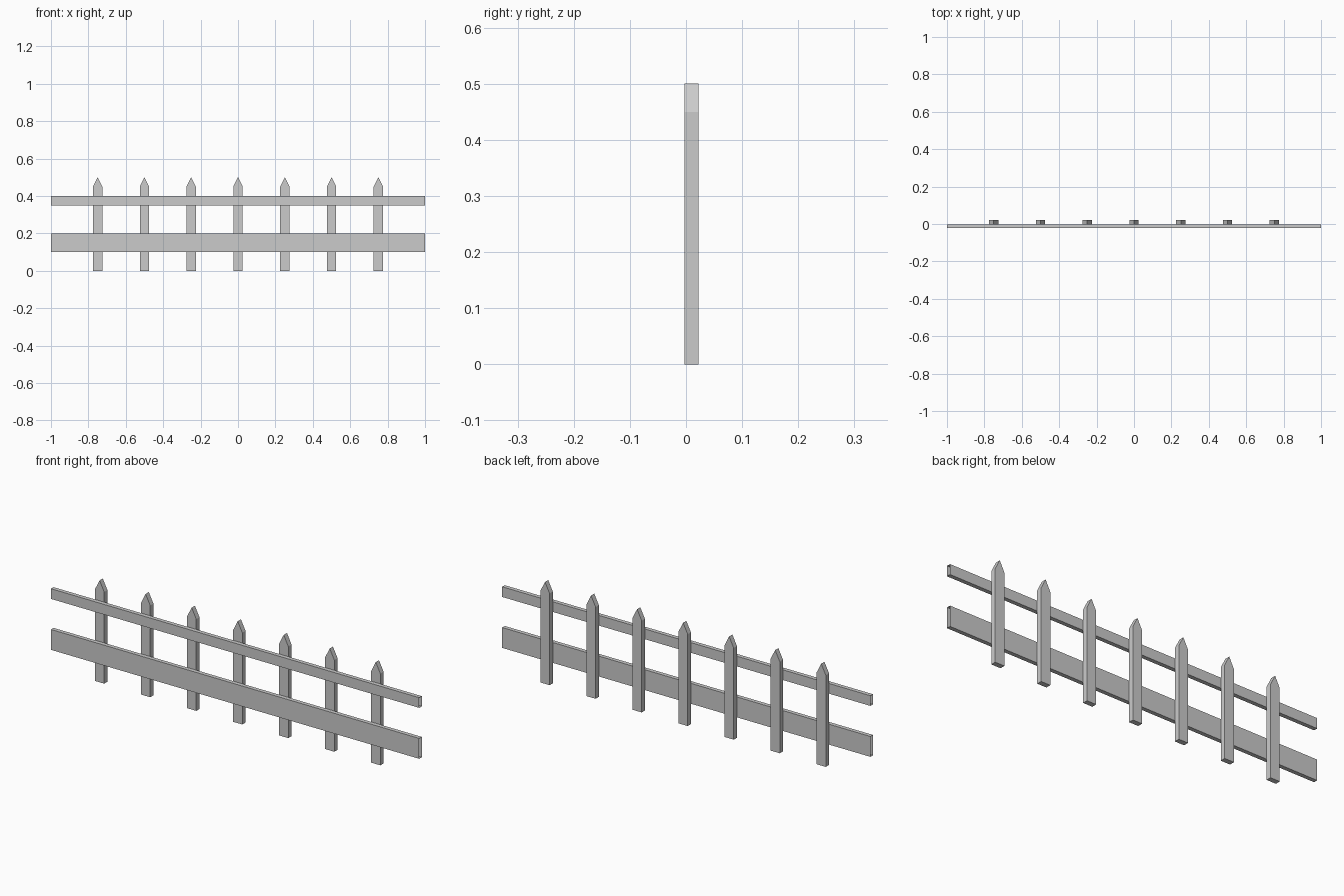
import bpy

if "Cube" in bpy.data.objects:
    bpy.data.objects.remove(bpy.data.objects["Cube"])

RAIL_Y = (-0.0225, -0.0025)
PICKET_Y = (-0.0025, 0.0225)


def make_object(name, verts, faces):
    mesh = bpy.data.meshes.new(name)
    mesh.from_pydata(verts, [], faces)
    obj = bpy.data.objects.new(name, mesh)
    bpy.context.collection.objects.link(obj)
    return obj


def extrude(name, near, far, caps=True):
    """Join two matching outlines with side walls, optionally capping both ends."""
    n = len(near)
    faces = [(i, (i + 1) % n, n + (i + 1) % n, n + i) for i in range(n)]
    if caps:
        faces += [tuple(reversed(range(n))), tuple(range(n, 2 * n))]
    return make_object(name, near + far, faces)


# Rails: long boards with open ends
def rail(name, z0, z1):
    y0, y1 = RAIL_Y
    section = [(y0, z0), (y1, z0), (y1, z1), (y0, z1)]
    extrude(name, [(-1, y, z) for y, z in section],
            [(1, y, z) for y, z in section], caps=False)


rail("lower_rail", 0.10, 0.20)
rail("upper_rail", 0.35, 0.40)

# Pickets: pointed boards standing behind the rails
outline = [(-0.025, 0), (-0.025, 0.45), (0, 0.5), (0.025, 0.45), (0.025, 0)]
for i in range(7):
    x = -0.75 + 0.25 * i
    extrude(f"picket_{i + 1}",
            [(x + px, PICKET_Y[1], z) for px, z in reversed(outline)],
            [(x + px, PICKET_Y[0], z) for px, z in reversed(outline)])
